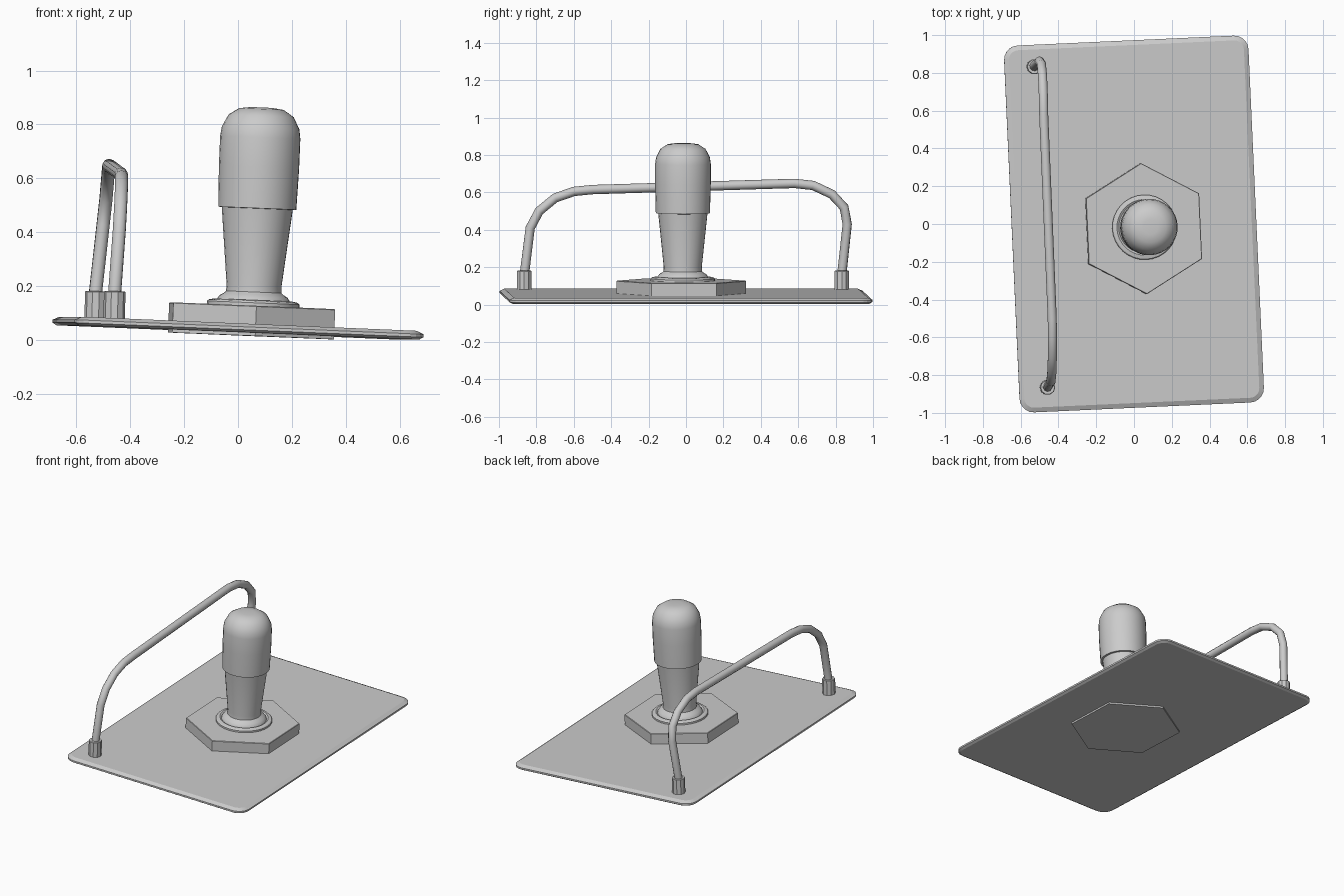
import bpy, bmesh
from math import sin, cos, pi, radians
from mathutils import Matrix, Vector

if "Cube" in bpy.data.objects:
    bpy.data.objects.remove(bpy.data.objects["Cube"])

# Whole plate assembly is turned slightly and tilted down towards +x
POSE = (Matrix.Translation((0, 0, 0.045)) @ Matrix.Rotation(radians(2.6), 4, 'Z')
        @ Matrix.Rotation(radians(2.4), 4, 'Y'))


def finish(obj, angle):
    bpy.ops.object.select_all(action='DESELECT')
    obj.select_set(True)
    bpy.context.view_layer.objects.active = obj
    bpy.ops.object.shade_smooth_by_angle(angle=radians(angle))


def loft(name, rings, matrix, angle=30):
    """Skin a stack of equal-length rings and cap both ends."""
    bm = bmesh.new()
    loops = [[bm.verts.new(p) for p in ring] for ring in rings]
    n = len(loops[0])
    for a, b in zip(loops, loops[1:]):
        for i in range(n):
            j = (i + 1) % n
            bm.faces.new((a[i], a[j], b[j], b[i]))
    bm.faces.new(loops[0][::-1])
    bm.faces.new(loops[-1])
    mesh = bpy.data.meshes.new(name)
    bm.to_mesh(mesh)
    bm.free()
    obj = bpy.data.objects.new(name, mesh)
    bpy.context.collection.objects.link(obj)
    obj.matrix_world = matrix
    finish(obj, angle)
    return obj


def circle(r, z, n, start=0.0):
    return [(r * cos(start + 2 * pi * i / n), r * sin(start + 2 * pi * i / n), z)
            for i in range(n)]


def rounded_rect(hw, hh, r, z, steps=5):
    pts = []
    for k, (sx, sy) in enumerate(((1, 1), (-1, 1), (-1, -1), (1, -1))):
        for i in range(steps + 1):
            a = pi / 2 * (k + i / steps)
            pts.append((sx * (hw - r) + r * cos(a), sy * (hh - r) + r * sin(a), z))
    return pts


# Base plate with chamfered rim
rim = [(0.015, -0.016), (0, -0.007), (0, 0.004), (0.025, 0.016)]
loft("base_plate", [rounded_rect(0.648 - d, 0.972 - d, 0.075 - d, z) for d, z in rim],
     POSE, 15)

# Hexagonal block set through the plate
hexa = [(0.347, -0.027), (0.347, 0.082), (0.344, 0.085)]
loft("hex_block", [circle(r, z, 6, pi / 2) for r, z in hexa],
     POSE @ Matrix.Translation((0.048, -0.027, 0)), 20)

# Collar ring and tapering lever stem
stem_pose = POSE @ Matrix.Translation((0.052, -0.020, 0))
stem = [(0.172, 0.07), (0.172, 0.096), (0.166, 0.102), (0.148, 0.106), (0.138, 0.100),
        (0.134, 0.108), (0.126, 0.120), (0.112, 0.128), (0.103, 0.136), (0.102, 0.16),
        (0.132, 0.447)]
loft("lever_stem", [circle(r, z, 32) for r, z in stem], stem_pose)

# Rounded grip on the stem
grip = [(0.132, 0.446), (0.145, 0.447), (0.149, 0.60), (0.149, 0.71), (0.144, 0.745),
        (0.121, 0.790), (0.083, 0.815), (0.04, 0.821)]
loft("lever_grip", [circle(r, z, 32) for r, z in grip], stem_pose, 40)

# Bent guard rail
path = [(-0.46, -0.87, 0.09), (-0.457, -0.862, 0.18), (-0.44, -0.833, 0.41),
        (-0.435, -0.785, 0.50), (-0.432, -0.70, 0.57), (-0.432, -0.60, 0.605),
        (-0.433, -0.50, 0.615), (-0.478, 0.58, 0.648), (-0.480, 0.68, 0.637),
        (-0.484, 0.78, 0.590), (-0.490, 0.845, 0.52), (-0.500, 0.862, 0.43),
        (-0.528, 0.835, 0.18), (-0.532, 0.828, 0.09)]
cu = bpy.data.curves.new("guard_rail", 'CURVE')
cu.dimensions = '3D'
cu.bevel_depth = 0.025
cu.bevel_resolution = 3
cu.use_fill_caps = True
sp = cu.splines.new('POLY')
sp.points.add(len(path) - 1)
for p, co in zip(sp.points, path):
    p.co = (*co, 1)
rail = bpy.data.objects.new("guard_rail", cu)
bpy.context.collection.objects.link(rail)
bpy.ops.object.select_all(action='DESELECT')
rail.select_set(True)
bpy.context.view_layer.objects.active = rail
bpy.ops.object.convert(target='MESH')
finish(bpy.context.view_layer.objects.active, 50)

# Sockets holding the rail ends
for name, x, y in (("front_socket", -0.46, -0.865), ("back_socket", -0.53, 0.833)):
    sock = [(0.040, 0), (0.040, 0.115), (0.037, 0.118)]
    loft(name, [circle(r, z, 10) for r, z in sock],
         Matrix.Translation((x, y, 0.064)) @ Matrix.Rotation(radians(1.5), 4, 'Y'))
